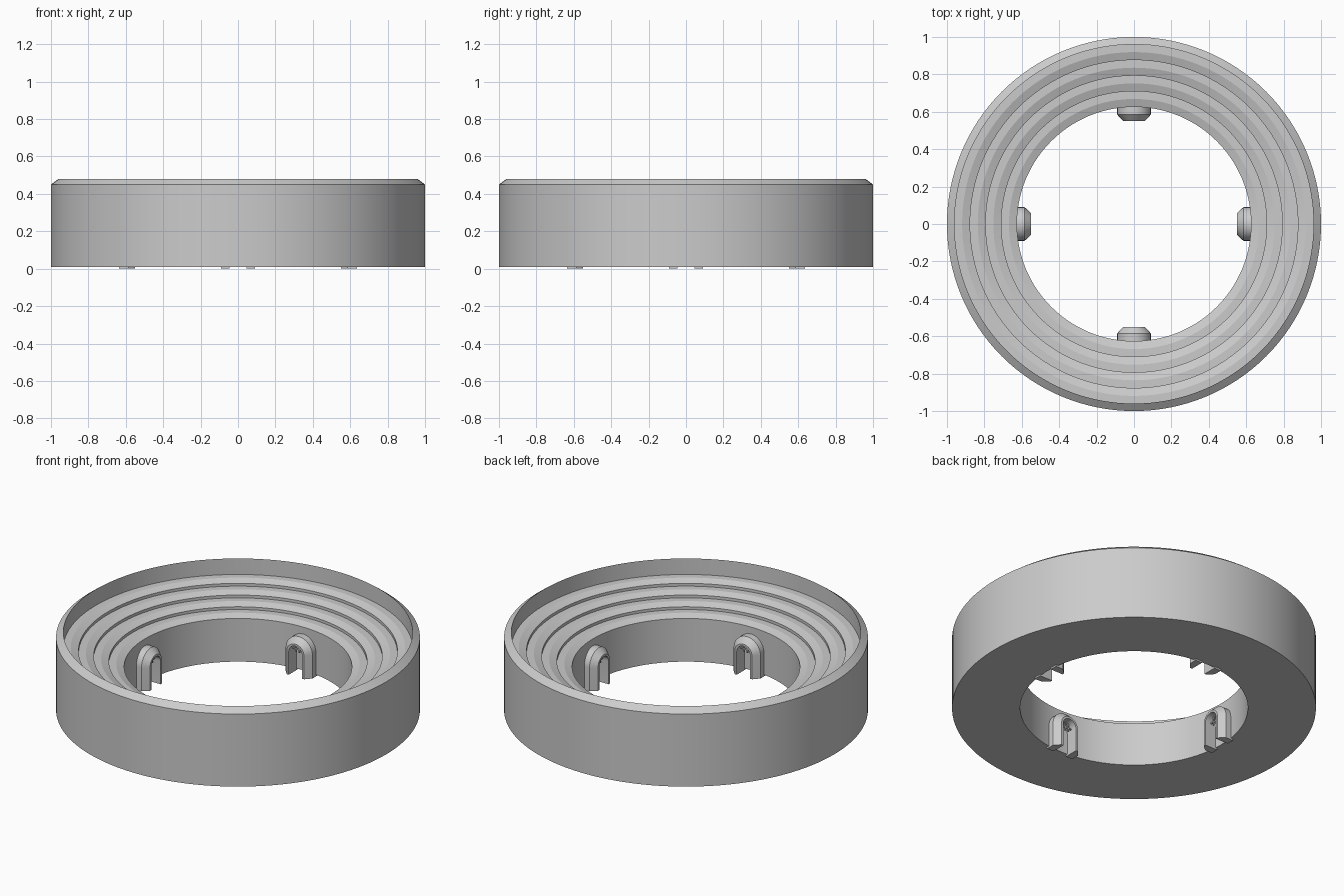
import bpy, bmesh, math
from mathutils import Matrix, Vector

if "Cube" in bpy.data.objects:
    bpy.data.objects.remove(bpy.data.objects["Cube"])

SEG = 128


def finish(bm, name):
    bmesh.ops.recalc_face_normals(bm, faces=bm.faces)
    me = bpy.data.meshes.new(name)
    bm.to_mesh(me)
    bm.free()
    ob = bpy.data.objects.new(name, me)
    bpy.context.collection.objects.link(ob)
    bpy.ops.object.select_all(action='DESELECT')
    ob.select_set(True)
    bpy.context.view_layer.objects.active = ob
    bpy.ops.object.shade_smooth_by_angle(angle=math.radians(14))
    return ob


def loft(bm, loops, closed):
    """Quads between consecutive loops, which form a closed cycle."""
    for a, b in zip(loops, loops[1:] + loops[:1]):
        n = len(a)
        for i in range(n if closed else n - 1):
            j = (i + 1) % n
            bm.faces.new((a[i], a[j], b[j], b[i]))


# Seating bowl: closed (radius, height) profile turned about z
profile = [(0.626, 0.01), (1.0, 0.01), (1.0, 0.45), (0.96, 0.48)]
step, tread, drop, riser = 0.0835, 0.041, 0.015, 0.017
z = 0.383
for k in range(4):
    r = 0.96 - k * step
    profile += [(r, z), (r - tread, z)]
    z -= drop
    profile.append((r - step, z))
    z -= riser
bm = bmesh.new()
loops = [[bm.verts.new((r * math.cos(2 * math.pi * i / SEG),
                        r * math.sin(2 * math.pi * i / SEG), h))
          for i in range(SEG)] for r, h in profile]
loft(bm, loops, True)
finish(bm, "seating_bowl")


# Gate arches: chamfered section swept along an arch path
def arch_loop(bm, half, y, spring=0.14, n=16):
    pts = [(-half, 0)]
    pts += [(-half * math.cos(math.pi * i / n), spring + half * math.sin(math.pi * i / n))
            for i in range(n + 1)]
    pts.append((half, 0))
    return [bm.verts.new((x, y, h)) for x, h in pts]


def add_bar(bm, x, y, h, size):
    m = Matrix.Translation((x, y, h)) @ Matrix.Diagonal((*size, 1))
    bmesh.ops.create_cube(bm, size=1, matrix=m)


for name, turn in (("back", 0), ("left", 90), ("front", 180), ("right", 270)):
    rot = Matrix.Rotation(math.radians(turn), 4, 'Z')

    bm = bmesh.new()
    section = [(0.09, 0.635), (0.09, 0.585), (0.058, 0.55), (0.045, 0.55), (0.045, 0.635)]
    loops = [arch_loop(bm, half, y) for half, y in section]
    loft(bm, loops, False)
    for end in (0, -1):
        bm.faces.new([lp[end] for lp in loops])
    bm.transform(rot)
    finish(bm, name + "_gate_arch")

    # Raised grille in the head of the opening
    bm = bmesh.new()
    for x in (-0.022, 0, 0.022):
        add_bar(bm, x, 0.59, 0.155, (0.007, 0.007, 0.05))
    add_bar(bm, 0, 0.59, 0.15, (0.09, 0.007, 0.007))
    bm.transform(rot)
    finish(bm, name + "_gate_grille")
